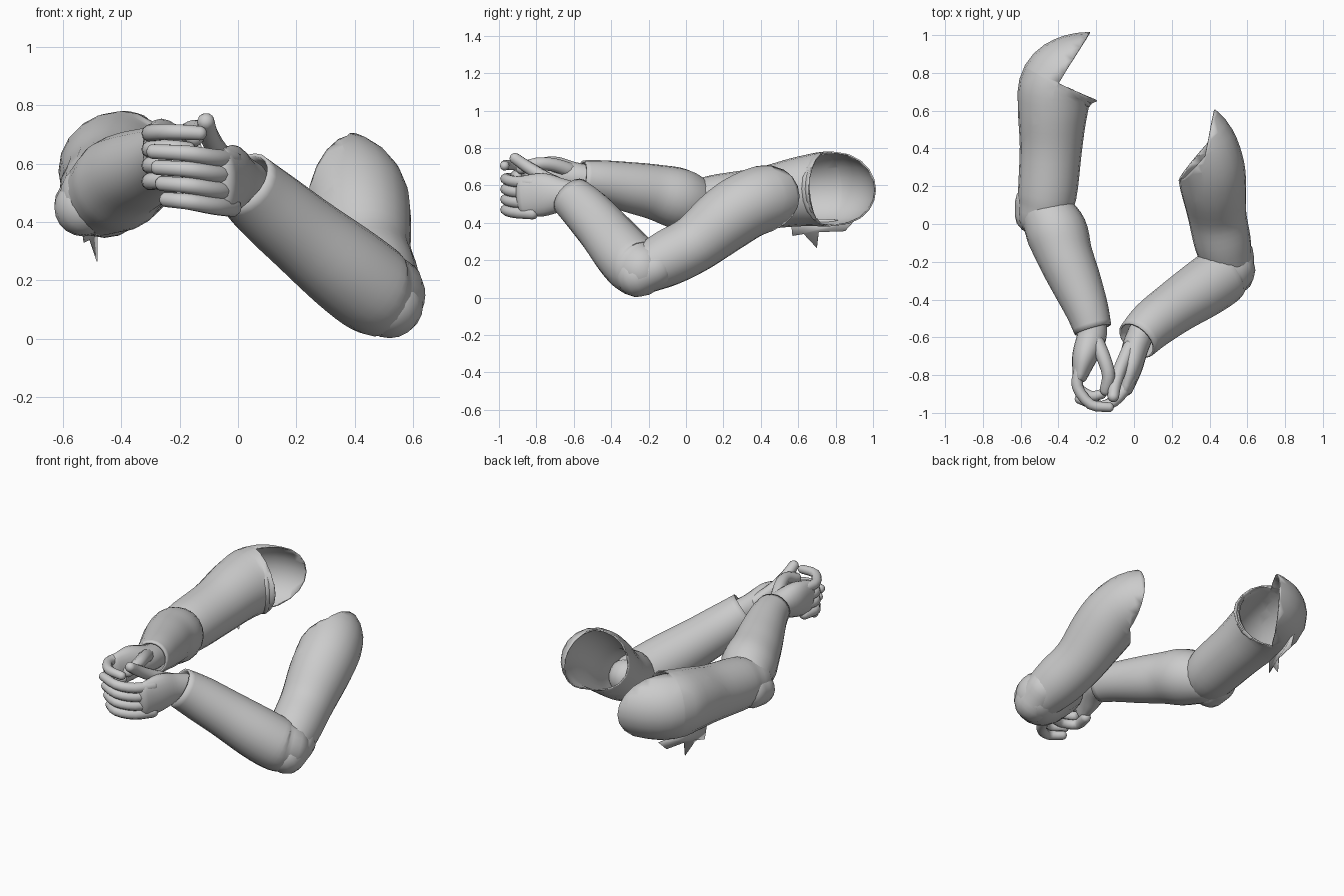
import bpy, bmesh, math
from mathutils import Vector

if "Cube" in bpy.data.objects:
    bpy.data.objects.remove(bpy.data.objects["Cube"], do_unlink=True)

grey = bpy.data.materials.new("plain grey")
grey.use_nodes = True
grey.diffuse_color = (0.6, 0.6, 0.6, 1)
grey.node_tree.nodes["Principled BSDF"].inputs["Base Color"].default_value = (0.6, 0.6, 0.6, 1)

Z = Vector((0, 0, 1))


def finish(name, bm, thickness=0):
    mesh = bpy.data.meshes.new(name)
    bmesh.ops.recalc_face_normals(bm, faces=bm.faces[:])
    bm.to_mesh(mesh)
    bm.free()
    mesh.materials.append(grey)
    obj = bpy.data.objects.new(name, mesh)
    bpy.context.collection.objects.link(obj)
    if thickness:
        shell = obj.modifiers.new("cloth", "SOLIDIFY")
        shell.thickness = thickness
        shell.offset = -1
    bpy.ops.object.select_all(action="DESELECT")
    obj.select_set(True)
    bpy.context.view_layer.objects.active = obj
    bpy.ops.object.shade_smooth_by_angle(angle=math.radians(50))


def spline(knots, steps):
    """Catmull-Rom through a list of vectors."""
    ext = [2 * knots[0] - knots[1]] + knots + [2 * knots[-1] - knots[-2]]
    out = []
    for a, b, c, d in zip(ext, ext[1:], ext[2:], ext[3:]):
        for i in range(steps):
            t = i / steps
            out.append(b + (c - a) * t / 2 + (a * 2 - b * 5 + c * 4 - d) * t**2 / 2
                       + (b * 3 - a - c * 3 + d) * t**3 / 2)
    return out + [knots[-1]]


def cut_notch(bm, corner, normals):
    """Remove the wedge that lies beyond both planes through the corner."""
    corner = Vector(corner)
    normals = [Vector(n) for n in normals]
    for n in normals:
        bmesh.ops.bisect_plane(bm, geom=bm.verts[:] + bm.edges[:] + bm.faces[:],
                               plane_co=corner, plane_no=n)
    gone = [f for f in bm.faces
            if all((f.calc_center_median() - corner).dot(n) > 0 for n in normals)]
    bmesh.ops.delete(bm, geom=gone, context="FACES")


def tube(name, rows, round_end=True, sides=20, steps=4, thickness=0, notch=None):
    """Loft ellipses (side radius, upright radius) along a smooth path."""
    centres = spline([Vector(r[:3]) for r in rows], steps)
    radii = spline([Vector((r[3], r[-1])) for r in rows], steps)
    last = len(centres) - 1
    rings = []
    for i, (c, r) in enumerate(zip(centres, radii)):
        tangent = (centres[min(i + 1, last)] - centres[max(i - 1, 0)]).normalized()
        rings.append((c, tangent, r.x, r.y))

    def dome(ring, sign):
        c, t, a, b = ring
        reach = min(a, b) * 0.9
        angles = [math.radians(v) for v in (25, 50, 70, 84)]
        return [(c + t * sign * reach * math.sin(v), t, a * math.cos(v), b * math.cos(v))
                for v in angles]

    rings = dome(rings[0], -1)[::-1] + rings
    if round_end:
        rings += dome(rings[-1], 1)
    bm = bmesh.new()
    loops = []
    for c, t, a, b in rings:
        side = t.cross(Z).normalized()
        up = side.cross(t)
        turn = [math.tau * k / sides for k in range(sides)]
        loops.append([bm.verts.new(c + side * a * math.cos(v) + up * b * math.sin(v))
                      for v in turn])
    for lo, hi in zip(loops, loops[1:]):
        for k in range(sides):
            n = (k + 1) % sides
            bm.faces.new((lo[k], lo[n], hi[n], hi[k]))
    bm.faces.new(loops[0])
    if round_end:
        bm.faces.new(loops[-1])
    if notch:
        cut_notch(bm, *notch)
    finish(name, bm, thickness)


def finger(name, radius, *path):
    n = len(path) - 1
    tube(name, [(*p, radius * (1 - 0.2 * i / n)) for i, p in enumerate(path)],
         sides=10, steps=3)


# Left sleeve: the upper part ends in an open, notched shoulder
tube("left_upper_sleeve",
     [(.50, -.22, .15, .13), (.47, -.1, .21, .15), (.44, .05, .29, .155),
      (.42, .2, .41, .175), (.4, .32, .49, .18), (.345, .44, .535, .18), (.23, .54, .55, .17)],
     round_end=False, thickness=.008,
     notch=((.385, .4, .5), ((-.76, .64, .1), (-.97, .2, 0))))
tube("left_lower_sleeve",
     [(.52, -.235, .145, .13, .14), (.47, -.27, .165, .155), (.37, -.34, .24, .155),
      (.22, -.44, .36, .14), (.1, -.53, .46, .13), (.015, -.615, .54, .115)],
     round_end=False, thickness=.012)
tube("left_elbow", [(.53, -.16, .16, .105), (.52, -.27, .115, .115)])

# Right sleeve
tube("right_upper_sleeve",
     [(-.485, .04, .49, .13), (-.46, .15, .5, .155), (-.44, .4, .53, .165),
      (-.43, .6, .565, .185), (-.405, .74, .58, .2), (-.3, .815, .58, .195),
      (-.12, .85, .57, .17)],
     round_end=False, thickness=.008,
     notch=((-.4, .745, .58), ((.85, -.52, 0), (.42, .9, 0))))
tube("right_lower_sleeve",
     [(-.47, .07, .49, .14), (-.41, -.04, .53, .163), (-.365, -.17, .565, .148),
      (-.31, -.3, .59, .135), (-.25, -.45, .62, .115), (-.217, -.56, .635, .1)],
     round_end=False, thickness=.012)
tube("right_elbow", [(-.53, .12, .46, .1), (-.53, .04, .45, .1)])

# Torn cloth hanging under the right shoulder
cloth = bmesh.new()
outline = [(-.54, .56, .43), (-.53, .57, .33), (-.51, .63, .34), (-.485, .7, .265),
           (-.485, .71, .35), (-.46, .85, .355), (-.44, .9, .41)]
cloth.faces.new([cloth.verts.new(p) for p in outline])
finish("right_torn_cloth", cloth, .004)

# Hands: flattened palms, stacked curled fingers and thumbs
tube("left_palm",
     [(.04, -.57, .53, .07, .08), (.005, -.66, .545, .07, .09), (-.015, -.76, .55, .06, .115),
      (-.045, -.87, .54, .042, .11)])
tube("right_palm",
     [(-.22, -.52, .635, .075, .075), (-.225, -.6, .645, .078, .08),
      (-.26, -.7, .65, .068, .105), (-.285, -.8, .635, .042, .105)])

for i, label in enumerate(("index", "middle", "ring", "little")):
    drop = .055 * i
    finger("left_" + label + "_finger", .033,
           (-.02, -.82, .615 - drop), (-.08, -.915, .62 - drop),
           (-.17, -.965, .635 - drop), (-.29 + .015 * i, -.925, .642 - drop))
    front = i == 0
    finger("right_" + label + "_finger", .032,
           (-.285, -.77, .705 - drop), (-.3, -.86, .705 - drop),
           (-.23, -.955 if front else -.91, .71 - drop),
           (-.13 if front else -.17, -.97 if front else -.9, .705 - drop))

finger("left_thumb", .038, (-.02, -.65, .59), (-.07, -.76, .645),
       (-.1, -.85, .7), (-.11, -.915, .745))
finger("right_thumb", .04, (-.2, -.62, .68), (-.16, -.71, .71),
       (-.135, -.8, .715), (-.15, -.88, .69))
